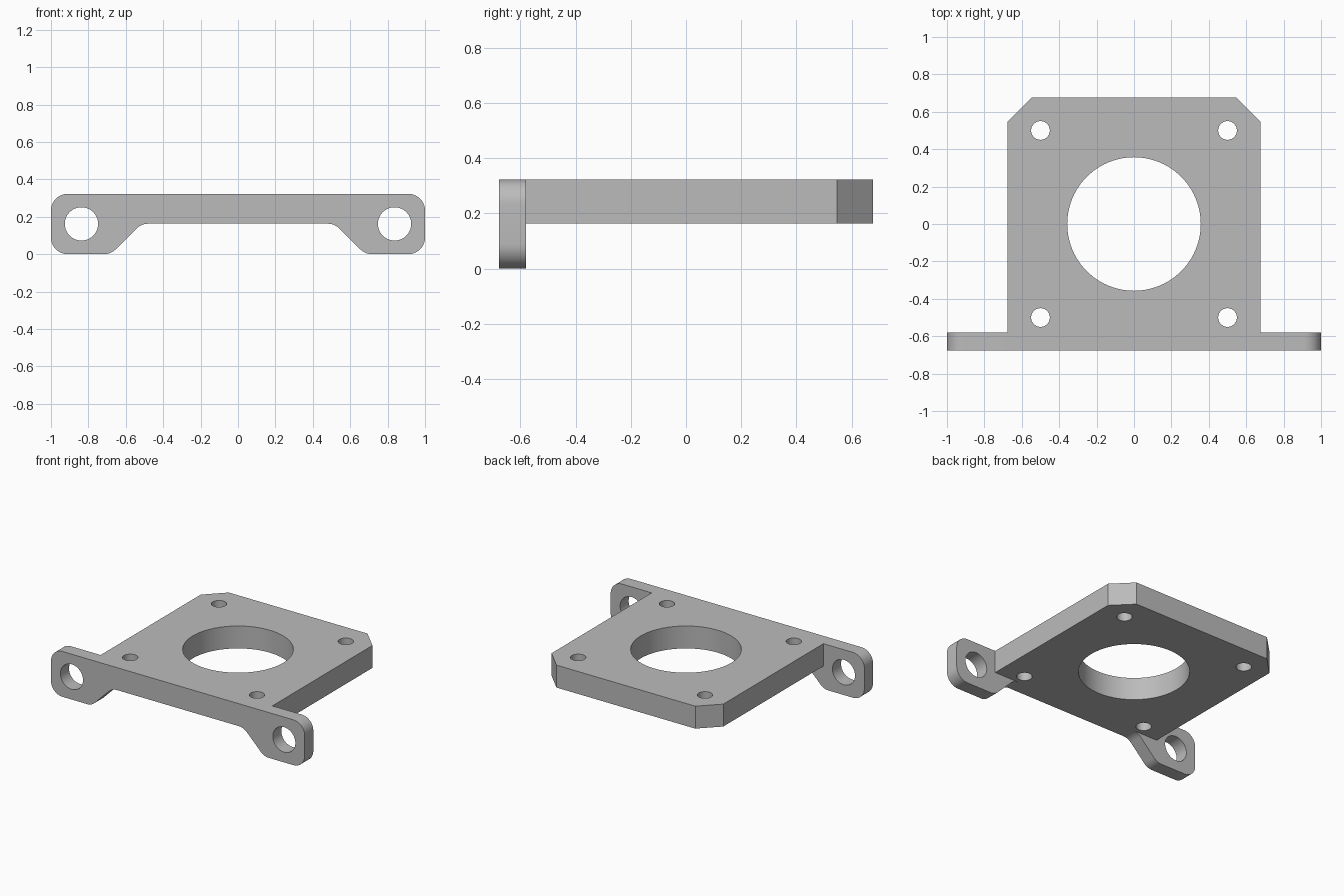
import bpy, bmesh, math
from mathutils import Vector, Matrix

cube = bpy.data.objects.get("Cube")
if cube:
    bpy.data.objects.remove(cube, do_unlink=True)

HALF = 0.677          # half width of the square plate
TOP, UNDER = 0.323, 0.163
FLANGE = 0.097        # flange thickness
FILLET = 0.09

grey = bpy.data.materials.new("light grey")
grey.diffuse_color = (0.5, 0.5, 0.5, 1)
grey.use_nodes = True
grey.node_tree.nodes["Principled BSDF"].inputs["Base Color"].default_value = (0.5, 0.5, 0.5, 1)


def rounded(corners, radius, steps=10):
    """Replace each corner of a closed outline with a tangent arc."""
    out = []
    for i, corner in enumerate(corners):
        p = Vector(corner)
        a = (Vector(corners[i - 1]) - p).normalized()
        b = (Vector(corners[(i + 1) % len(corners)]) - p).normalized()
        half = a.angle(b) / 2
        centre = p + (a + b).normalized() * radius / math.sin(half)
        start = p + a * radius / math.tan(half) - centre
        end = p + b * radius / math.tan(half) - centre
        sweep = start.angle(end)
        for k in range(steps + 1):
            t = k / steps
            arc = (start * math.sin((1 - t) * sweep) + end * math.sin(t * sweep)) / math.sin(sweep)
            out.append(centre + arc)
    return out


def prism(name, outline, depth, matrix):
    """Extrude a flat outline along its local z and place it."""
    bm = bmesh.new()
    face = bm.faces.new([bm.verts.new((p[0], p[1], 0)) for p in outline])
    moved = bmesh.ops.extrude_face_region(bm, geom=[face])["geom"]
    bmesh.ops.translate(bm, vec=(0, 0, depth),
                        verts=[v for v in moved if isinstance(v, bmesh.types.BMVert)])
    bmesh.ops.recalc_face_normals(bm, faces=bm.faces)
    bm.transform(matrix)
    mesh = bpy.data.meshes.new(name)
    bm.to_mesh(mesh)
    bm.free()
    mesh.materials.append(grey)
    obj = bpy.data.objects.new(name, mesh)
    bpy.context.collection.objects.link(obj)
    return obj


def circle(x, y, radius, sides):
    return [(x + radius * math.cos(math.tau * i / sides),
             y + radius * math.sin(math.tau * i / sides)) for i in range(sides)]


def combine(target, other, operation):
    """Apply a boolean and discard the second solid."""
    mod = target.modifiers.new(operation.lower(), 'BOOLEAN')
    mod.operation, mod.object, mod.solver = operation, other, 'EXACT'
    bpy.context.view_layer.objects.active = target
    bpy.ops.object.modifier_apply(modifier=mod.name)
    bpy.data.objects.remove(other, do_unlink=True)


# Square plate with two chamfered rear corners
cut = HALF - 0.13
plate = prism("mounting_bracket",
              [(-HALF, -HALF), (HALF, -HALF), (HALF, cut), (cut, HALF), (-cut, HALF), (-HALF, cut)],
              TOP - UNDER, Matrix.Translation((0, 0, UNDER)))

# Upright front flange with a lug at each end
right_half = [(0.517, UNDER), (0.68, 0), (1, 0), (1, TOP)]
corners = right_half + [(-x, z) for x, z in reversed(right_half)]
upright = Matrix.Translation((0, -HALF + FLANGE, 0)) @ Matrix.Rotation(math.pi / 2, 4, 'X')
flange = prism("flange", rounded(corners, FILLET), FLANGE, upright)
combine(plate, flange, 'UNION')

# Centre bore and four screw holes
holes = [(0, 0, 0.357, 96)] + [(x, y, 0.05, 40) for x in (-0.5, 0.5) for y in (-0.5, 0.5)]
for hole in holes:
    combine(plate, prism("hole_cutter", circle(*hole), 1, Matrix.Translation((0, 0, -0.2))), 'DIFFERENCE')

# Lug holes
for x in (-0.837, 0.837):
    cutter = prism("lug_cutter", circle(x, 0.162, 0.089, 56), 0.4,
                   Matrix.Translation((0, 0.15, 0)) @ upright)
    combine(plate, cutter, 'DIFFERENCE')

bpy.ops.object.select_all(action='DESELECT')
plate.select_set(True)
bpy.context.view_layer.objects.active = plate
bpy.ops.object.shade_smooth_by_angle(angle=math.radians(25))
